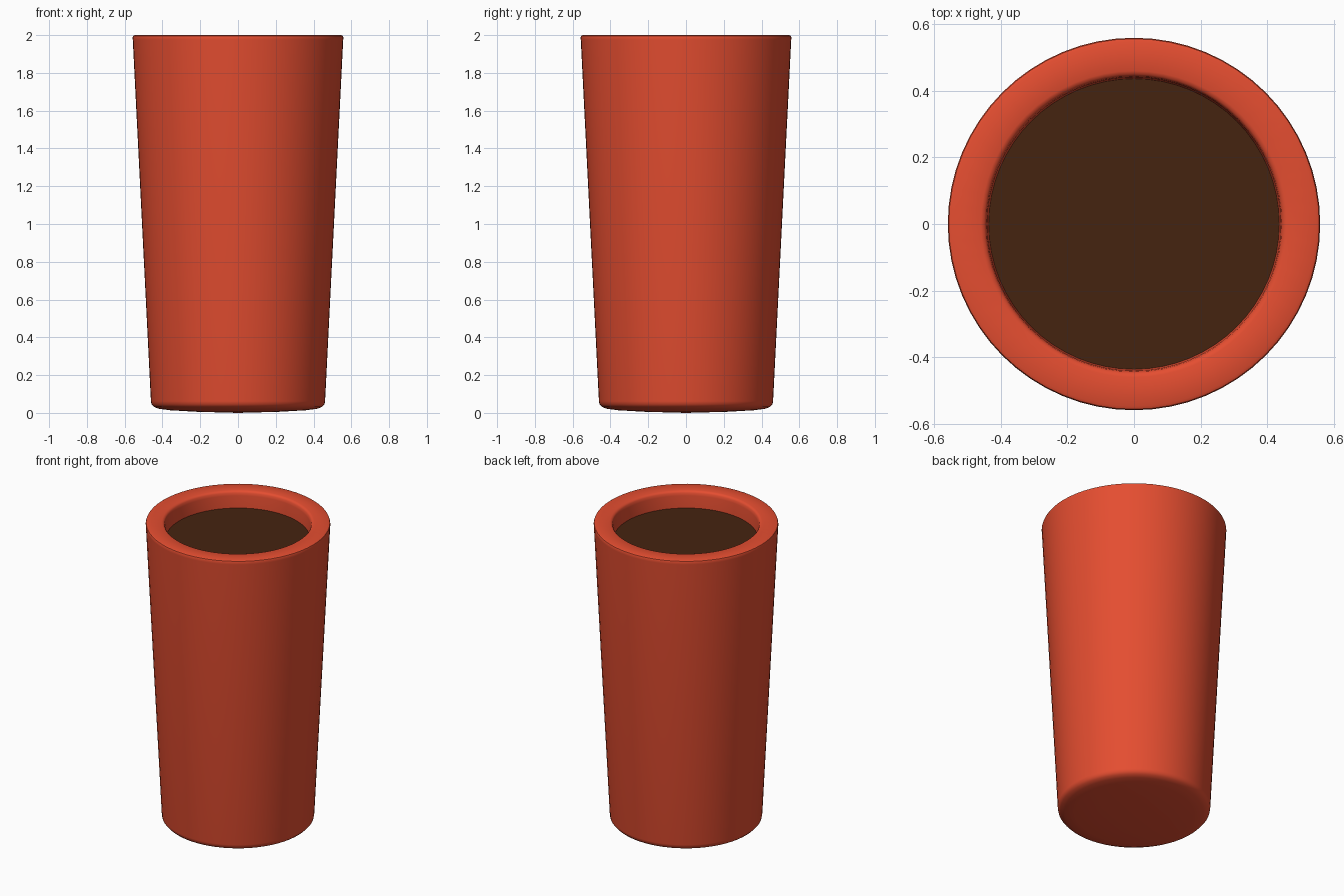
import bpy, bmesh, math

if "Cube" in bpy.data.objects:
    bpy.data.objects.remove(bpy.data.objects["Cube"])

SEGMENTS = 64


def material(name, color):
    mat = bpy.data.materials.new(name)
    mat.diffuse_color = color
    mat.use_nodes = True
    mat.node_tree.nodes["Principled BSDF"].inputs["Base Color"].default_value = mat.diffuse_color
    return mat


def lathe(name, profile, mat, angle=40):
    """Spin an (radius, height) profile around z."""
    bm = bmesh.new()
    verts = [bm.verts.new((r, 0, z)) for r, z in profile]
    edges = [bm.edges.new(pair) for pair in zip(verts, verts[1:])]
    bmesh.ops.spin(bm, geom=verts + edges, cent=(0, 0, 0), axis=(0, 0, 1),
                   angle=math.tau, steps=SEGMENTS, use_duplicate=False)
    bmesh.ops.remove_doubles(bm, verts=bm.verts, dist=1e-4)
    bmesh.ops.recalc_face_normals(bm, faces=bm.faces)
    mesh = bpy.data.meshes.new(name)
    bm.to_mesh(mesh)
    bm.free()
    obj = bpy.data.objects.new(name, mesh)
    bpy.context.collection.objects.link(obj)
    mesh.materials.append(mat)
    bpy.ops.object.select_all(action='DESELECT')
    obj.select_set(True)
    bpy.context.view_layer.objects.active = obj
    bpy.ops.object.shade_smooth_by_angle(angle=math.radians(angle))
    return obj


red = material("red_plastic", (0.78, 0.075, 0.03, 1))
brown = material("dark_drink", (0.06, 0.017, 0.005, 1))

# Cup: domed base, tapered wall, rounded thick rim, inner cavity
lathe("cup", [
    (0, 0.0), (0.22, 0.006), (0.36, 0.014), (0.42, 0.022), (0.445, 0.032),
    (0.458, 0.046), (0.461, 0.062),
    (0.557, 1.975), (0.558, 1.988), (0.555, 1.996), (0.546, 2.0),
    (0.459, 2.0), (0.449, 1.996), (0.443, 1.988), (0.440, 1.97),
    (0.435, 1.88), (0.345, 0.14), (0, 0.12),
], red)

# Drink surface and the body of liquid just beneath it
lathe("drink", [(0, 1.89), (0.4355, 1.89), (0.43, 1.80), (0, 1.80)], brown)
